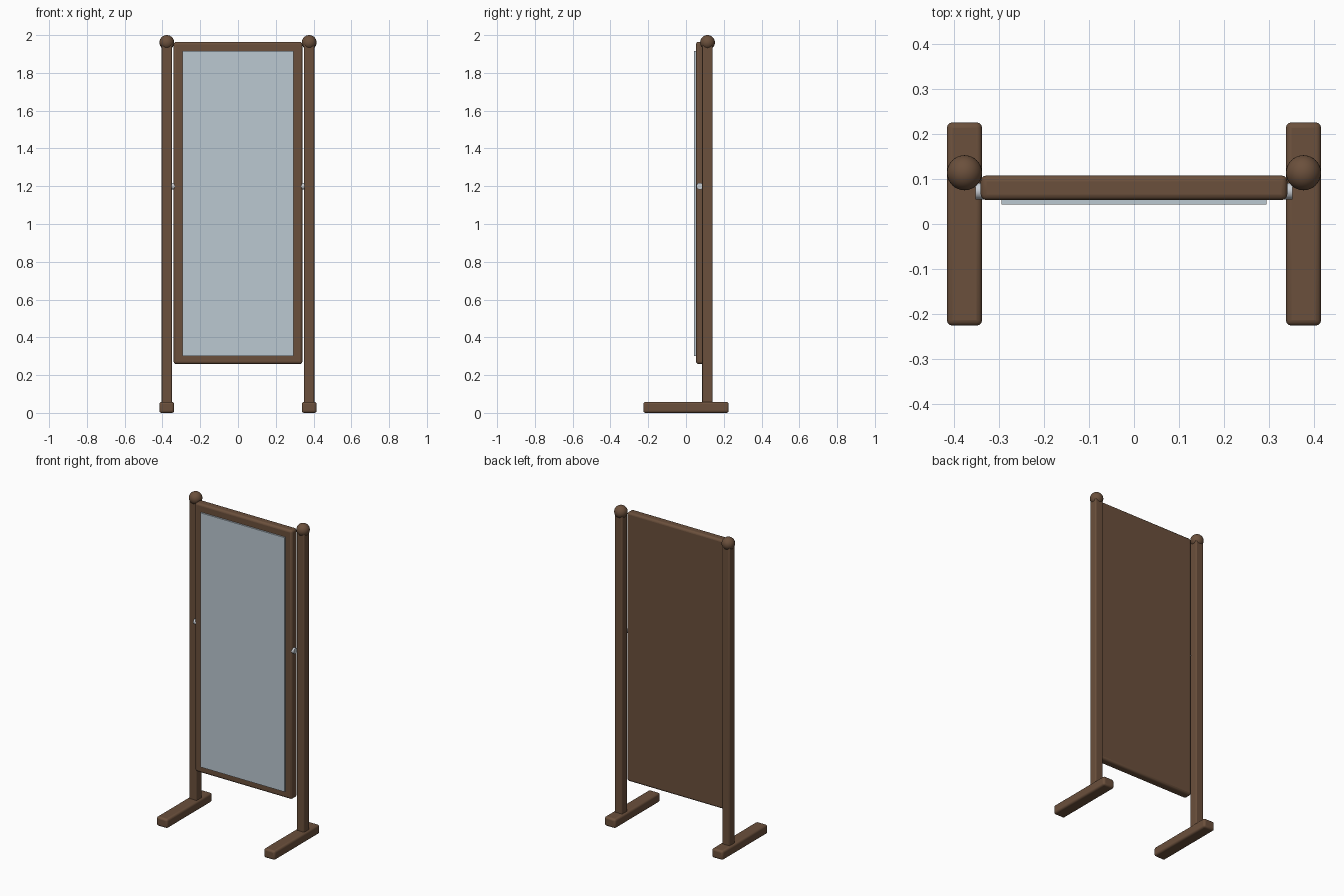
import bpy, math

if "Cube" in bpy.data.objects:
    bpy.data.objects.remove(bpy.data.objects["Cube"])

def material(name, rgb):
    m = bpy.data.materials.new(name)
    m.diffuse_color = (*rgb, 1)
    m.use_nodes = True
    m.node_tree.nodes["Principled BSDF"].inputs["Base Color"].default_value = m.diffuse_color
    return m

wood = material("brown wood", (0.147, 0.08, 0.045))
glass = material("mirror glass", (0.50, 0.58, 0.64))
metal = material("silver metal", (0.58, 0.61, 0.65))

def finish(name, mat):
    o = bpy.context.object
    o.name = name
    o.data.materials.append(mat)
    bpy.ops.object.shade_smooth_by_angle(angle=math.radians(35))
    return o

def box(name, x, y, z, mat, bevel=0.0):
    """Box given by its (min, max) range on each axis, with rounded edges."""
    lo, hi = zip(x, y, z)
    bpy.ops.mesh.primitive_cube_add(size=1, location=[(a + b) / 2 for a, b in zip(lo, hi)])
    o = bpy.context.object
    o.scale = [b - a for a, b in zip(lo, hi)]
    bpy.ops.object.transform_apply(location=False, rotation=False, scale=True)
    if bevel:
        m = o.modifiers.new("rounded edges", 'BEVEL')
        m.width = bevel
        m.segments = 3
    return finish(name, mat)

# Mirror panel: solid frame with a thin glass plate on its front
box("frame", (-0.341, 0.341), (0.053, 0.108), (0.259, 1.964), wood, 0.013)
box("mirror_glass", (-0.295, 0.295), (0.043, 0.06), (0.302, 1.915), glass)

# Stand, one set per side
for side, s in (("left", -1), ("right", 1)):
    c = s * 0.377
    box(side + "_foot", (c - 0.039, c + 0.039), (-0.226, 0.226), (0, 0.058), wood, 0.012)
    box(side + "_post", (c - 0.027, c + 0.027), (0.086, 0.140), (0.045, 1.96), wood, 0.006)
    # ball finial
    bpy.ops.mesh.primitive_uv_sphere_add(segments=32, ring_count=16, radius=0.039,
                                         location=(c, 0.114, 1.961))
    finish(side + "_finial", wood)
    # pivot between post and frame
    bpy.ops.mesh.primitive_cylinder_add(vertices=24, radius=0.018, depth=0.026,
                                        location=(s * 0.34, 0.073, 1.2),
                                        rotation=(0, math.pi / 2, 0))
    finish(side + "_pivot", metal)
